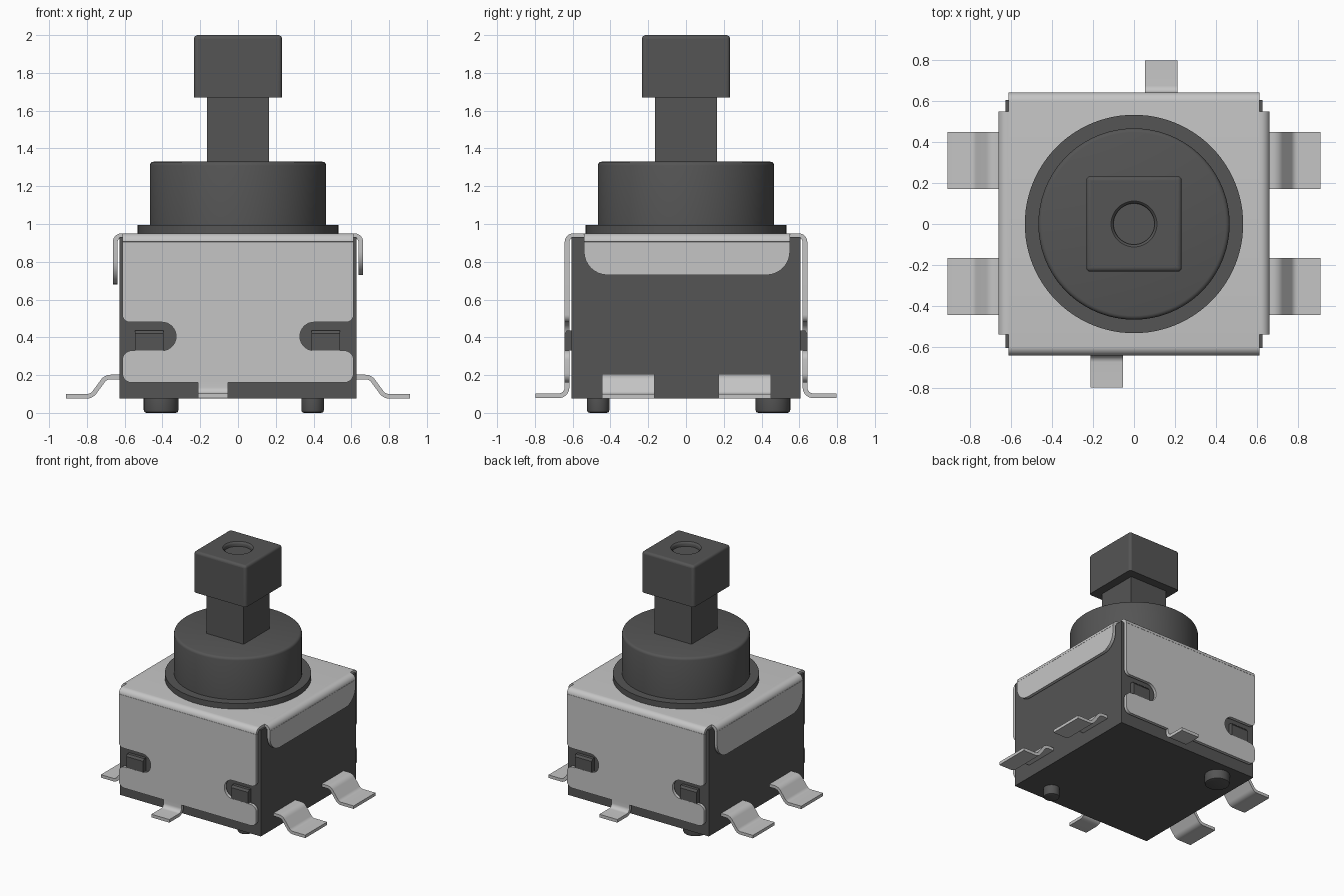
import bpy, bmesh, math
from mathutils import Vector

if "Cube" in bpy.data.objects:
    bpy.data.objects.remove(bpy.data.objects["Cube"], do_unlink=True)


def material(name, v):
    m = bpy.data.materials.new(name)
    m.use_nodes = True
    m.diffuse_color = (v, v, v, 1)
    m.node_tree.nodes["Principled BSDF"].inputs["Base Color"].default_value = (v, v, v, 1)
    return m


DARK = material("dark grey plastic", 0.09)
METAL = material("light grey metal", 0.56)


def finish(name, bm, mat, bevel=0):
    bmesh.ops.recalc_face_normals(bm, faces=bm.faces)
    me = bpy.data.meshes.new(name)
    bm.to_mesh(me)
    bm.free()
    me.materials.append(mat)
    ob = bpy.data.objects.new(name, me)
    bpy.context.collection.objects.link(ob)
    if bevel:
        mod = ob.modifiers.new("Bevel", 'BEVEL')
        mod.width, mod.segments, mod.limit_method = bevel, 3, 'ANGLE'
    bpy.ops.object.select_all(action='DESELECT')
    bpy.context.view_layer.objects.active = ob
    ob.select_set(True)
    bpy.ops.object.shade_smooth_by_angle(angle=math.radians(35))
    return ob


def fillet(pts, closed, n=8):
    """Round the corners of a 2D path; each point is (u, v, radius)."""
    out = []
    for i, (u, v, r) in enumerate(pts):
        p = Vector((u, v))
        if r == 0 or (not closed and i in (0, len(pts) - 1)):
            out.append(p)
            continue
        a = (Vector(pts[i - 1][:2]) - p).normalized()
        b = (Vector(pts[(i + 1) % len(pts)][:2]) - p).normalized()
        half = a.angle(b) / 2
        c = p + (a + b).normalized() * (r / math.sin(half))
        s, e = p + a * (r / math.tan(half)) - c, p + b * (r / math.tan(half)) - c
        turn = math.atan2(s.x * e.y - s.y * e.x, s.dot(e))
        start = math.atan2(s.y, s.x)
        for k in range(n + 1):
            t = start + turn * k / n
            out.append(c + Vector((math.cos(t), math.sin(t))) * r)
    return out


def prism(name, pts, axis, lo, hi, mat, bevel=0):
    """Extrude a 2D outline along an axis."""
    bm = bmesh.new()

    def place(p, d):
        return {'X': (d, p[0], p[1]), 'Y': (p[0], d, p[1]), 'Z': (p[0], p[1], d)}[axis]
    a = [bm.verts.new(place(p, lo)) for p in pts]
    b = [bm.verts.new(place(p, hi)) for p in pts]
    bm.faces.new(a)
    bm.faces.new(b[::-1])
    for i in range(len(a)):
        j = (i + 1) % len(a)
        bm.faces.new((a[i], b[i], b[j], a[j]))
    return finish(name, bm, mat, bevel)


def strip(name, path, t, axis, lo, hi):
    """Bent sheet metal of thickness t following a filleted path."""
    p = fillet(path, False)
    left, right = [], []
    for i, q in enumerate(p):
        d = (p[min(i + 1, len(p) - 1)] - p[max(i - 1, 0)]).normalized()
        n = Vector((-d.y, d.x)) * t / 2
        left.append(q + n)
        right.append(q - n)
    return prism(name, left + right[::-1], axis, lo, hi, METAL)


def lathe(name, profile, mat, x=0, y=0, n=64):
    """Spin (radius, z) points around a vertical axis; ends are capped."""
    bm = bmesh.new()
    rings = [[bm.verts.new((x + r * math.cos(2 * math.pi * k / n),
                            y + r * math.sin(2 * math.pi * k / n), z)) for k in range(n)]
             for r, z in profile]
    for a, b in zip(rings, rings[1:]):
        for k in range(n):
            j = (k + 1) % n
            bm.faces.new((a[k], a[j], b[j], b[k]))
    bm.faces.new(rings[0])
    bm.faces.new(rings[-1])
    return finish(name, bm, mat)


def rect(u0, u1, v0, v1):
    return [(u0, v0), (u1, v0), (u1, v1), (u0, v1)]


T = 0.025

# Plastic housing and its locating pegs
prism("housing", rect(-0.627, 0.627, -0.605, 0.605), 'Z', 0.075, 0.93, DARK)
for name, x, y, r in (("large_peg", -0.407, 0.46, 0.092), ("small_peg", 0.395, -0.465, 0.06)):
    lathe(name, [(r - 0.015, 0), (r - 0.004, 0.004), (r, 0.015), (r, 0.08)], DARK, x, y, 32)

# Metal cover: top sheet bent over the front and back edges
strip("cover_top", [(-0.63, 0.905, 0), (-0.63, 0.9375, 0.0325),
                    (0.63, 0.9375, 0.0325), (0.63, 0.905, 0)], T, 'X', -0.612, 0.612)

# Front and back plates with a rounded slot open at each side
half = [(0.612, 0.905, 0), (0.612, 0.48, 0.04), (0.328, 0.48, 0.074),
        (0.328, 0.33, 0.074), (0.612, 0.33, 0.05), (0.612, 0.16, 0.05)]
outline = fillet(half + [(-x, z, r) for x, z, r in half[::-1]], True)
for s, side in ((-1, "front"), (1, "back")):
    prism(side + "_plate", outline, 'Y', s * 0.63 - T / 2, s * 0.63 + T / 2, METAL)
    # Solder tab bent outward from the plate
    x = s * 0.133
    strip(side + "_tab", [(s * 0.63, 0.165, 0), (s * 0.63, 0.09, 0.045), (s * 0.797, 0.09, 0)],
          T, 'X', x - 0.08, x + 0.08)
    # Wedge latches that sit in the slots
    latch = [(s * y, z) for y, z in ((0.59, 0.33), (0.642, 0.33), (0.642, 0.42), (0.63, 0.437), (0.59, 0.437))]
    for x, end in ((-0.47, "right"), (0.465, "left")):
        prism(f"{side}_{end}_latch", latch, 'X', x - 0.075, x + 0.075, DARK)

# Side flaps folded down from the cover, and the solder legs
for s, side, low in ((1, "left", 0.73), (-1, "right", 0.68)):
    strip(side + "_flap_bend", [(s * 0.59, 0.9375, 0), (s * 0.65, 0.9375, 0.0325), (s * 0.65, 0.905, 0)],
          T, 'Y', -0.54, 0.55)
    flap = fillet([(-0.54, 0.905, 0), (0.55, 0.905, 0), (0.55, low, 0.125), (-0.54, low, 0.125)], True)
    prism(side + "_flap", flap, 'X', s * 0.65 - T / 2, s * 0.65 + T / 2, METAL)
    for y, end in ((-0.305, "front"), (0.31, "back")):
        strip(f"{side}_{end}_leg",
              [(s * 0.60, 0.19, 0), (s * 0.70, 0.19, 0.05), (s * 0.775, 0.088, 0.05), (s * 0.91, 0.088, 0)],
              0.024, 'Y', y - 0.139, y + 0.139)

# Round collar with its flange
lathe("collar", [(0.533, 0.94), (0.533, 0.995), (0.467, 0.995), (0.467, 1.31),
                 (0.464, 1.32), (0.457, 1.327), (0.447, 1.33)], DARK, n=96)

# Square plunger stem
prism("stem", rect(-0.165, 0.165, -0.165, 0.165), 'Z', 1.32, 1.68, DARK)

# Square cap with softened edges and a round dimple on top
cap = prism("cap", rect(-0.233, 0.233, -0.233, 0.233), 'Z', 1.67, 2.0, DARK)
cap_mesh = bmesh.new()
cap_mesh.from_mesh(cap.data)
edges = [e for e in cap_mesh.edges if max(v.co.z for v in e.verts) > 1.99]
bmesh.ops.bevel(cap_mesh, geom=edges, offset=0.02, segments=4, profile=0.5, affect='EDGES')
cap_mesh.to_mesh(cap.data)
cap_mesh.free()
cutter = lathe("dimple_cutter", [(0.1, 1.965), (0.1, 1.985), (0.103, 1.993), (0.112, 2.0), (0.112, 2.05)],
               DARK, n=48)
cutter.hide_render = True
cutter.hide_set(True)
cut = cap.modifiers.new("Dimple", 'BOOLEAN')
cut.operation, cut.object, cut.solver = 'DIFFERENCE', cutter, 'EXACT'
# Cut before the edge-angle shading
while cap.modifiers.find("Dimple") > 0:
    cap.modifiers.move(cap.modifiers.find("Dimple"), cap.modifiers.find("Dimple") - 1)
